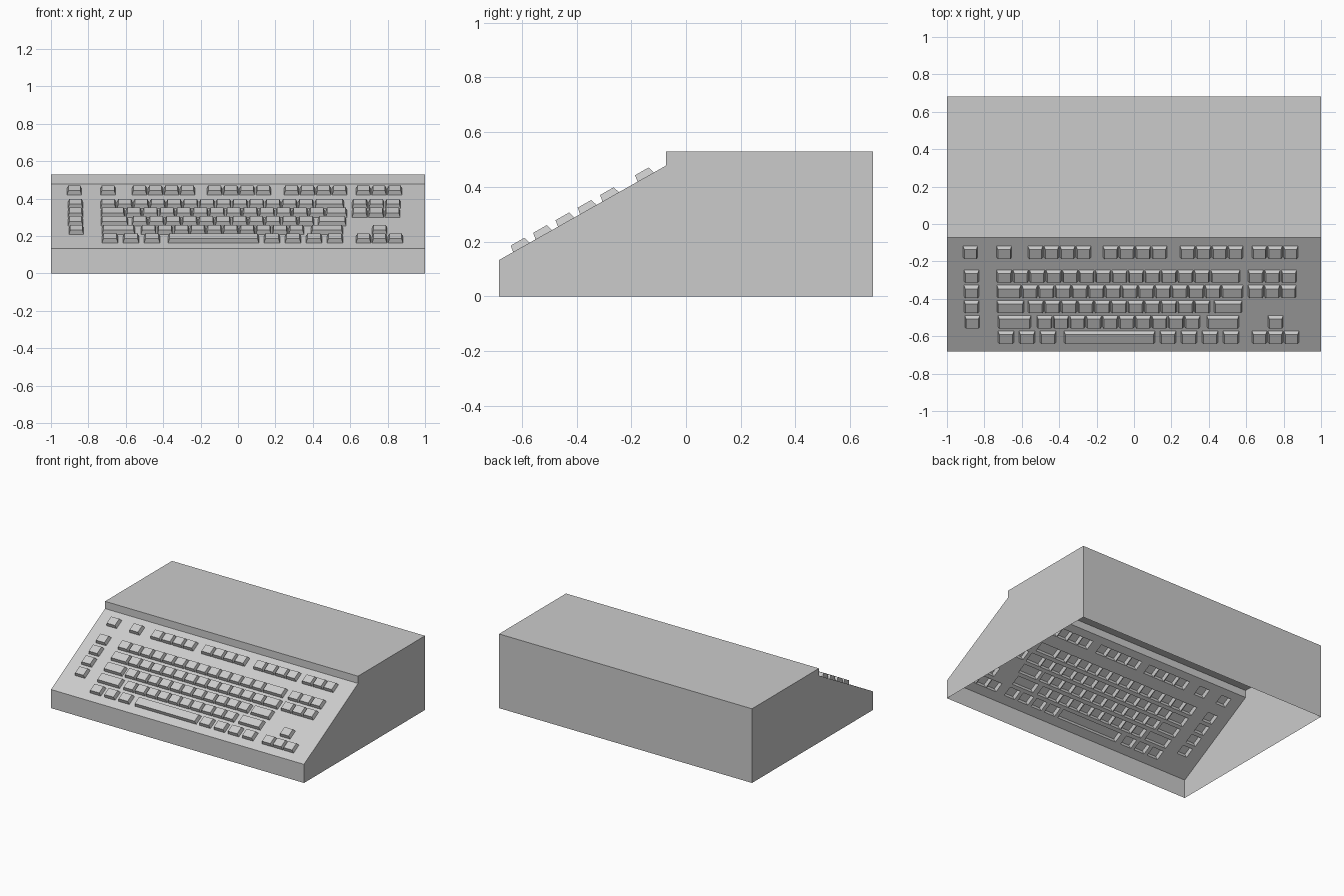
import bpy, bmesh, math
from mathutils import Vector

if "Cube" in bpy.data.objects:
    bpy.data.objects.remove(bpy.data.objects["Cube"])

# Side profile of the case (y, z); the underside is open
PROFILE = [(-0.683, 0), (-0.683, 0.133), (-0.073, 0.478),
           (-0.073, 0.53), (0.683, 0.53), (0.683, 0)]
HALF_W = 1.0
ORIGIN = Vector((0, *PROFILE[1]))
ALONG = (Vector((0, *PROFILE[2])) - ORIGIN).normalized()
NORMAL = Vector((1, 0, 0)).cross(ALONG)
KEY_DEPTH, KEY_HEIGHT = 0.069, 0.025

# Key rows: start distance up the slope, then runs (x0, x1, count, gap)
G, W = 0.006, 0.027
ROWS = {
    "bottom": (0.059, [(-0.727, -0.417, 3, W), (-0.374, 0.112, 1, G),
                       (0.139, 0.561, 4, W), (0.631, 0.882, 3, G)]),
    "shift": (0.153, [(-0.904, -0.825, 1, G), (-0.727, -0.551, 1, G),
                      (-0.519, 0.353, 10, G), (0.39, 0.561, 1, G),
                      (0.717, 0.797, 1, G)]),
    "home": (0.247, [(-0.909, -0.829, 1, G), (-0.733, -0.588, 1, G),
                     (-0.567, 0.406, 11, G), (0.428, 0.578, 1, G)]),
    "upper": (0.340, [(-0.909, -0.829, 1, G), (-0.733, -0.605, 1, G),
                      (-0.599, 0.463, 12, G), (0.469, 0.583, 1, G),
                      (0.61, 0.867, 3, G)]),
    "number": (0.434, [(-0.909, -0.829, 1, G), (-0.735, 0.404, 13, G),
                       (0.411, 0.567, 1, G), (0.61, 0.87, 3, G)]),
    "function": (0.581, [(-0.914, -0.836, 1, G), (-0.735, -0.654, 1, G),
                         (-0.567, -0.23, 4, G), (-0.166, 0.176, 4, G),
                         (0.246, 0.583, 4, G), (0.631, 0.877, 3, G)]),
}


def on_panel(x, u, v=0.0):
    return ORIGIN + Vector((x, 0, 0)) + ALONG * u + NORMAL * v


def rect(x0, x1, u0, u1, v=0.0):
    return [on_panel(x0, u0, v), on_panel(x1, u0, v),
            on_panel(x1, u1, v), on_panel(x0, u1, v)]


def finish(name, bm):
    mesh = bpy.data.meshes.new(name)
    bm.to_mesh(mesh)
    bm.free()
    bpy.context.collection.objects.link(bpy.data.objects.new(name, mesh))


def loop_edges(bm, points):
    vs = [bm.verts.new(p) for p in points]
    return [bm.edges.new((vs[i], vs[i - 1])) for i in range(len(vs))]


# Tapered keycaps, hollow underneath, one object per row
footprints = []
for row, (u0, runs) in ROWS.items():
    bm = bmesh.new()
    u1 = u0 + KEY_DEPTH
    for x0, x1, count, gap in runs:
        w = (x1 - x0 - gap * (count - 1)) / count
        for i in range(count):
            a = x0 + i * (w + gap)
            b = a + w
            base = rect(a, b, u0, u1)
            footprints.append(base)
            low = [bm.verts.new(p) for p in base]
            top = [bm.verts.new(p) for p in
                   rect(a + 0.007, b - 0.007, u0 + 0.004, u1 - 0.008, KEY_HEIGHT)]
            bm.faces.new(top)
            for j in range(4):
                k = (j + 1) % 4
                bm.faces.new((low[j], low[k], top[k], top[j]))
    finish(row + "_row_keys", bm)

# Sloped key panel with an opening under each key
bm = bmesh.new()
length = (Vector((0, *PROFILE[2])) - ORIGIN).length
edges = loop_edges(bm, rect(-HALF_W, HALF_W, 0, length))
for fp in footprints:
    edges += loop_edges(bm, fp)
bmesh.ops.triangle_fill(bm, edges=edges, use_beauty=True, normal=NORMAL)
for f in bm.faces:
    f.normal_update()
    if f.normal.dot(NORMAL) < 0:
        f.normal_flip()
bmesh.ops.dissolve_limit(bm, angle_limit=math.radians(1),
                         verts=bm.verts[:], edges=bm.edges[:])
finish("key_panel", bm)

# Case shell: two side walls joined by front lip, step, top and back
bm = bmesh.new()
left = [bm.verts.new((-HALF_W, y, z)) for y, z in PROFILE]
right = [bm.verts.new((HALF_W, y, z)) for y, z in PROFILE]
bm.faces.new(left[::-1])
bm.faces.new(right)
for i in (0, 2, 3, 4):
    bm.faces.new((left[i], left[i + 1], right[i + 1], right[i]))
bmesh.ops.recalc_face_normals(bm, faces=bm.faces[:])
finish("case_shell", bm)
